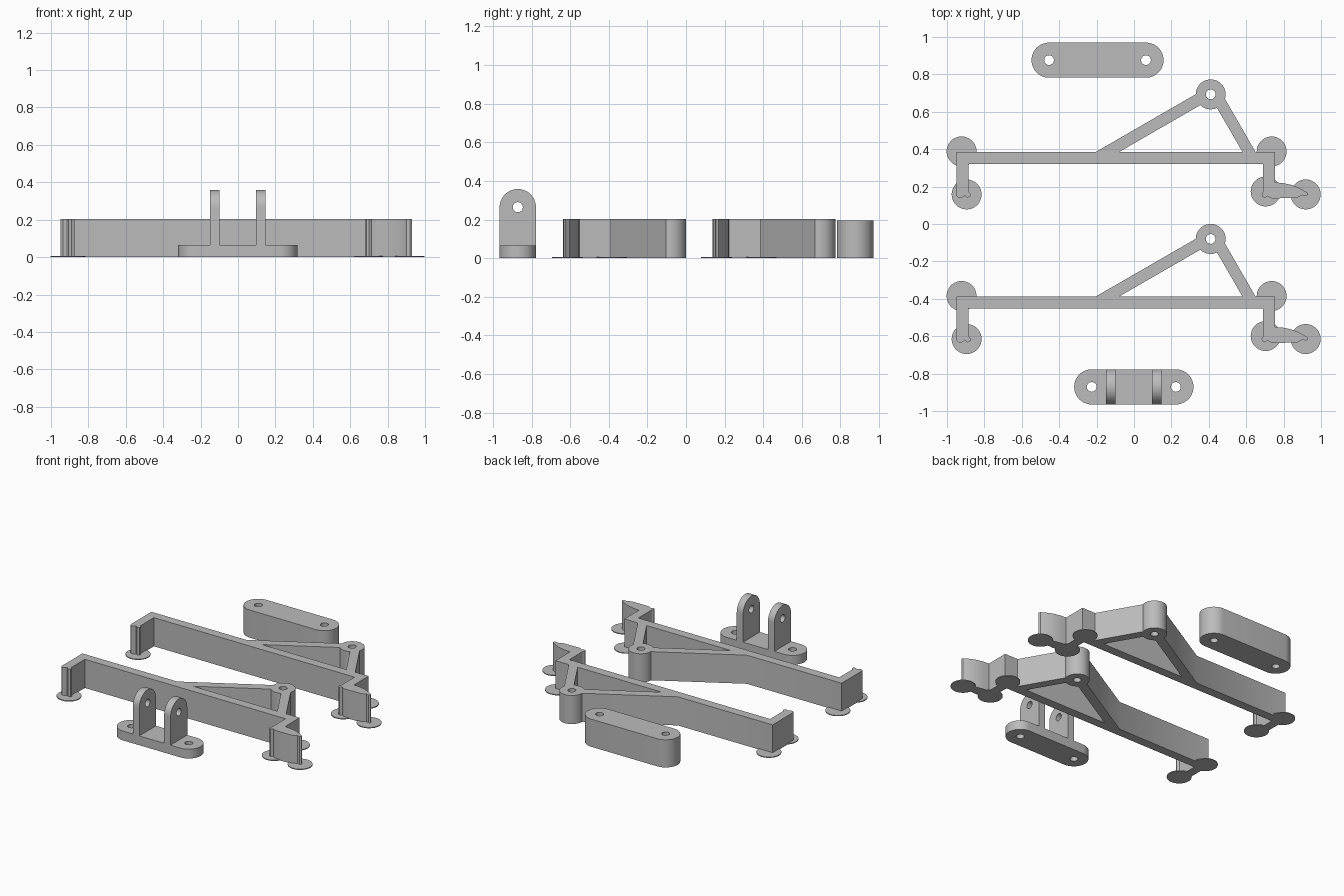
import bpy, bmesh, math
from mathutils import Matrix

if "Cube" in bpy.data.objects:
    bpy.data.objects.remove(bpy.data.objects["Cube"])

grey = bpy.data.materials.new("plain grey")
grey.diffuse_color = (0.5, 0.5, 0.5, 1)
grey.use_nodes = True
grey.node_tree.nodes["Principled BSDF"].inputs["Base Color"].default_value = grey.diffuse_color


def arc(cx, cy, r, a0, a1, n=20):
    return [(cx + r * math.cos(math.radians(a0 + (a1 - a0) * i / n)),
             cy + r * math.sin(math.radians(a0 + (a1 - a0) * i / n))) for i in range(n + 1)]


def circle(cx, cy, r, n=36):
    return arc(cx, cy, r, 0, 360, n)[:-1]


def stadium(x0, x1, y, r):
    return arc(x1, y, r, -90, 90) + arc(x0, y, r, 90, 270)


def extrude(name, loops, height, matrix=Matrix()):
    """Solid from closed outlines; inner outlines become holes."""
    cu = bpy.data.curves.new(name, 'CURVE')
    cu.dimensions = '2D'
    cu.fill_mode = 'BOTH'
    cu.extrude = height / 2
    for loop in loops:
        s = cu.splines.new('POLY')
        s.points.add(len(loop) - 1)
        for p, (x, y) in zip(s.points, loop):
            p.co = (x, y, 0, 1)
        s.use_cyclic_u = True
    ob = bpy.data.objects.new(name, cu)
    bpy.context.collection.objects.link(ob)
    bpy.ops.object.select_all(action='DESELECT')
    ob.select_set(True)
    bpy.context.view_layer.objects.active = ob
    bpy.ops.object.convert(target='MESH')
    ob = bpy.context.object
    bm = bmesh.new()
    bm.from_mesh(ob.data)
    bmesh.ops.remove_doubles(bm, verts=bm.verts, dist=1e-5)
    bmesh.ops.recalc_face_normals(bm, faces=bm.faces)
    bm.transform(matrix @ Matrix.Translation((0, 0, height / 2)))
    bm.to_mesh(ob.data)
    bm.free()
    ob.data.materials.clear()
    ob.data.materials.append(grey)
    bpy.ops.object.shade_smooth_by_angle(angle=math.radians(30))
    return ob


# Bracket outline: bar, clip legs, curved latch arm, struts and pivot eye
PX, PY = 0.41, 0.693
outline = [(-0.949, 0.385), (-0.949, 0.15), (-0.935, 0.138), (-0.92, 0.14),
           (-0.905, 0.152), (-0.89, 0.14), (-0.875, 0.148), (-0.873, 0.16),
           (-0.885, 0.172), (-0.885, 0.321),
           (0.69, 0.321), (0.69, 0.172), (0.682, 0.16), (0.686, 0.146), (0.70, 0.14),
           (0.715, 0.15), (0.735, 0.137), (0.87, 0.139), (0.90, 0.154),
           (0.92, 0.15), (0.93, 0.156), (0.926, 0.168), (0.90, 0.184), (0.87, 0.199),
           (0.835, 0.211), (0.795, 0.219), (0.755, 0.222),
           (0.755, 0.385), (0.65, 0.385)]
outline += arc(PX, PY, 0.08, -17.5, 179.5, 24) + [(-0.205, 0.385)]
window = [(-0.08, 0.385)] + arc(PX, PY, 0.08, 226, 295, 10) + [(0.58, 0.385)]
pads = [(-0.922, 0.388), (-0.895, 0.158), (0.736, 0.388), (0.704, 0.174), (0.918, 0.158)]

for side, dy in (("back", 0), ("front", -0.773)):
    move = Matrix.Translation((0, dy, 0))
    extrude(side + "_bracket", [outline, window, circle(PX, PY, 0.026)], 0.203, move)
    # Thin round adhesion pads under the corners
    for i, (x, y) in enumerate(pads):
        extrude(f"{side}_pad_{i + 1}", [circle(x, y, 0.08)], 0.006, move)

# Connecting link with two holes
extrude("link", [stadium(-0.454, 0.064, 0.876, 0.094),
                 circle(-0.454, 0.876, 0.026), circle(0.064, 0.876, 0.026)], 0.196)

# Mount base with two upright lugs
extrude("mount_base", [stadium(-0.226, 0.224, -0.871, 0.094),
                       circle(-0.226, -0.871, 0.026), circle(0.224, -0.871, 0.026)], 0.066)
upright = Matrix(((0, 0, 1, 0), (1, 0, 0, 0), (0, 1, 0, 0), (0, 0, 0, 1)))
lug = [(-0.965, 0.06), (-0.777, 0.06)] + arc(-0.871, 0.264, 0.094, 0, 180, 28)
for name, x in (("left_lug", -0.149), ("right_lug", 0.096)):
    extrude(name, [lug, circle(-0.871, 0.264, 0.026)], 0.05,
            Matrix.Translation((x, 0, 0)) @ upright)
